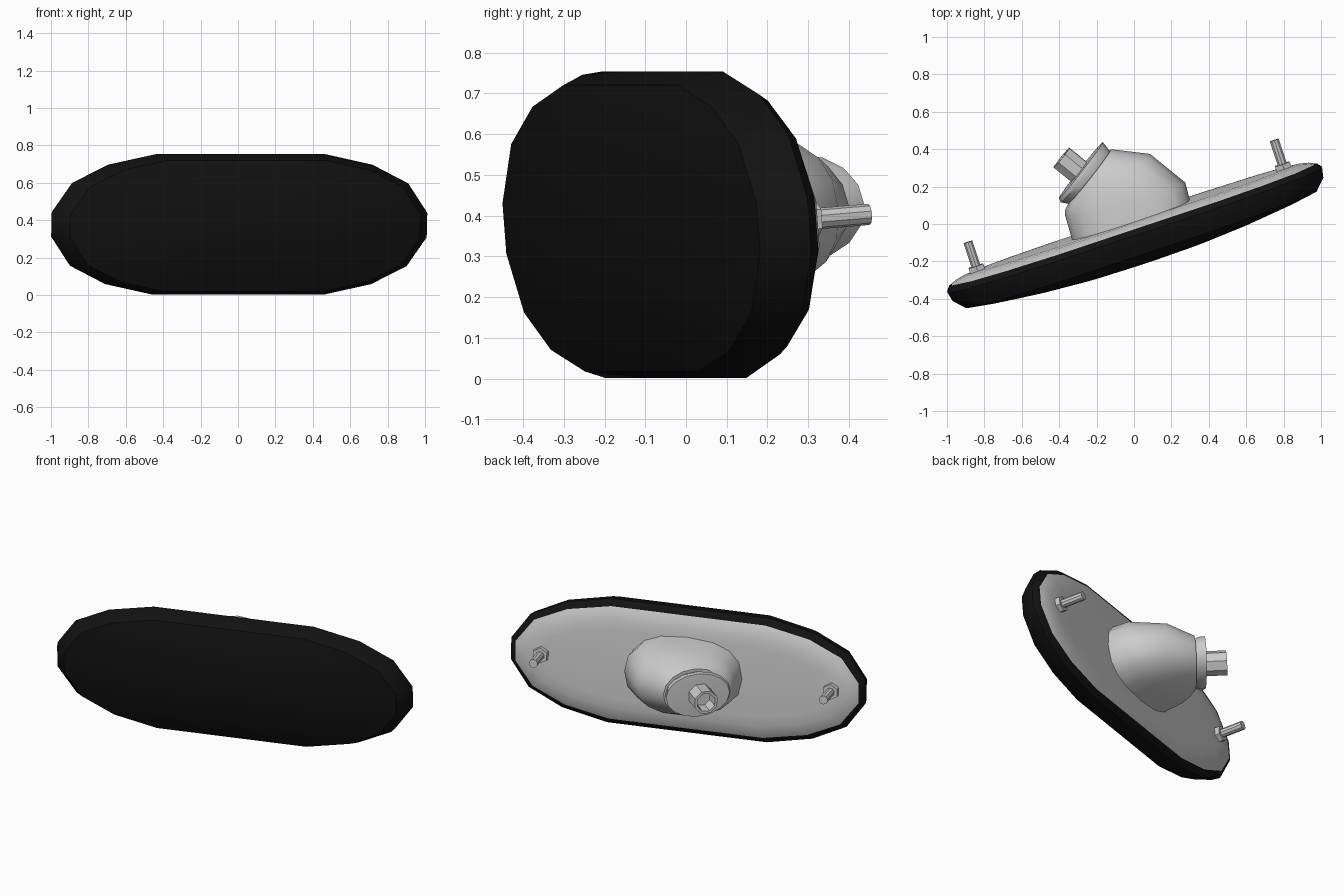
import bpy, bmesh, math
from mathutils import Vector, Matrix

if "Cube" in bpy.data.objects:
    bpy.data.objects.remove(bpy.data.objects["Cube"])

# Local frame: x along the lamp, y towards the mounting side, z up; then tilted into place
PLACE = (Matrix.Translation((0, 0, 0.38)) @ Matrix.Rotation(math.radians(18.4), 4, 'Z')
         @ Matrix.Rotation(0.08, 4, 'X'))


def loft(name, rings, cap_start=True, cap_end=True, angle=35, mat=None):
    bm = bmesh.new()
    rows = [[bm.verts.new(p) for p in r] for r in rings]
    n = len(rows[0])
    for a, b in zip(rows, rows[1:]):
        for i in range(n):
            j = (i + 1) % n
            bm.faces.new((a[i], a[j], b[j], b[i]))
    if cap_start:
        bm.faces.new(rows[0])
    if cap_end:
        bm.faces.new(rows[-1])
    bmesh.ops.recalc_face_normals(bm, faces=bm.faces)
    me = bpy.data.meshes.new(name)
    bm.to_mesh(me)
    bm.free()
    me.transform(PLACE)
    ob = bpy.data.objects.new(name, me)
    bpy.context.collection.objects.link(ob)
    if mat:
        me.materials.append(mat)
    bpy.ops.object.select_all(action='DESELECT')
    ob.select_set(True)
    bpy.context.view_layer.objects.active = ob
    bpy.ops.object.shade_smooth_by_angle(angle=math.radians(angle))
    return ob


def turned(name, base, axis, profile, sides, **kw):
    """Turned part: profile is (radius, distance along axis)."""
    axis = Vector(axis).normalized()
    z = Vector((0, 0, 1))
    side = axis.cross(z).normalized()
    up = side.cross(axis)
    rings = [[Vector(base) + axis * h + r * (side * math.cos(t) + up * math.sin(t))
              for t in (2 * math.pi * (i + 0.5) / sides for i in range(sides))]
             for r, h in profile]
    return loft(name, rings, **kw)


# Outline of the lamp seen from the front
QUARTER = [(1.055, 0.066), (0.945, 0.222), (0.745, 0.32), (0.475, 0.377)]
OUTLINE = (QUARTER + [(-u, w) for u, w in reversed(QUARTER)]
           + [(-u, -w) for u, w in QUARTER] + [(u, -w) for u, w in reversed(QUARTER)])


def outline_ring(v, scale=1.0, inset=0.0):
    su, sw = scale * (1 - inset / 1.055), scale * (1 - inset / 0.38)
    return [Vector((u * su - 0.006, v, w * sw)) for u, w in OUTLINE]


# Black lens: rounded rim and shallow dome
black = bpy.data.materials.new("black")
black.diffuse_color = (0.006, 0.006, 0.006, 1)
black.use_nodes = True
black.node_tree.nodes["Principled BSDF"].inputs["Base Color"].default_value = black.diffuse_color
lens = [outline_ring(0.0, inset=0.035), outline_ring(-0.005, inset=0.02),
        outline_ring(-0.03), outline_ring(-0.08, 0.99), outline_ring(-0.14, 0.935)]
lens += [outline_ring(-0.218 + 0.085 * s * s, s) for s in (0.8, 0.6, 0.35, 0.1)]
loft("lens", lens, cap_start=False, mat=black)

# Grey back plate, slightly raised in the middle
loft("back_plate", [outline_ring(0.0, inset=0.035), outline_ring(0.012, inset=0.06),
                    outline_ring(0.024, inset=0.11), outline_ring(0.028, inset=0.17)],
     cap_start=False)


# Bulb housing leaning towards the socket
def housing_ring(left, right, b, power=0.8, n=16):
    mid = (Vector(left) + Vector(right)) / 2
    half = (Vector(right) - Vector(left)) / 2
    pts = []
    for i in range(n):
        c, s = math.cos(2 * math.pi * i / n), math.sin(2 * math.pi * i / n)
        c, s = math.copysign(abs(c) ** power, c), math.copysign(abs(s) ** power, s)
        uv = mid + half * c
        pts.append(Vector((uv.x, uv.y, b * s + 0.01)))
    return pts


loft("bulb_housing", [
    housing_ring((-0.342, 0.0), (0.322, 0.0), 0.215),
    housing_ring((-0.335, 0.16), (0.33, 0.125), 0.2),
    housing_ring((-0.325, 0.19), (0.2, 0.33), 0.175, 0.9),
    housing_ring((-0.30, 0.215), (0.01, 0.42), 0.14, 1),
], cap_start=False, angle=40)

# Socket collar and hollow socket tube
loft("socket_collar", [
    housing_ring((-0.29, 0.21), (0.0, 0.41), 0.12, 1),
    housing_ring((-0.335, 0.235), (-0.01, 0.445), 0.135, 1),
    housing_ring((-0.337, 0.26), (-0.02, 0.47), 0.13, 1),
    housing_ring((-0.275, 0.305), (-0.095, 0.425), 0.09, 1),
])
turned("socket_tube", (-0.175, 0.335, 0.01), (-0.54, 0.84, 0),
       [(0.072, 0), (0.072, 0.15), (0.056, 0.15), (0.052, 0.06)], 8,
       cap_start=False)

# Two mounting studs with hexagonal feet
for side, u in (("left", -0.873), ("right", 0.853)):
    turned(side + "_stud_foot", (u, 0.005, 0.008), (0, 1, 0), [(0.05, 0), (0.047, 0.05)], 6)
    turned(side + "_stud", (u, 0.03, 0.008), (0, 1, 0), [(0.026, 0), (0.026, 0.16)], 10)
